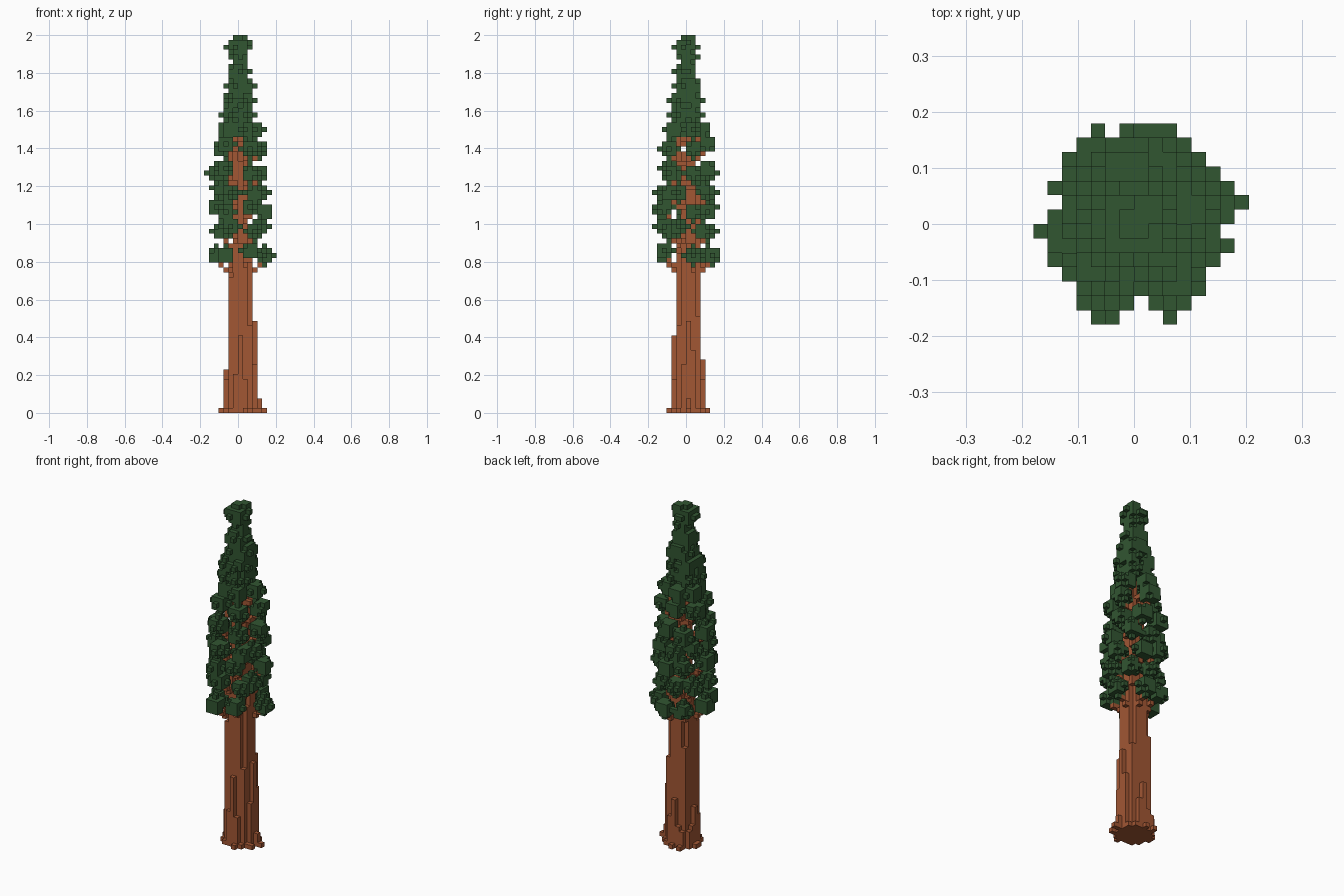
import bpy
import bmesh
import math
import random

random.seed(5)
CELL = 2 / 78          # the tree is 78 cubes tall
MIDDLE = -0.3          # crown centre, in cubes

if "Cube" in bpy.data.objects:
    bpy.data.objects.remove(bpy.data.objects["Cube"], do_unlink=True)


def material(name, color):
    mat = bpy.data.materials.new(name)
    mat.use_nodes = True
    mat.diffuse_color = color
    mat.node_tree.nodes["Principled BSDF"].inputs["Base Color"].default_value = color
    return mat


def build_cubes(name, cells, solid, mat, strips=False):
    """Skin a set of cubes, leaving out faces hidden by other cubes."""
    bm = bmesh.new()
    corners = {}

    def vert(p):
        key = tuple(p)
        if key not in corners:
            corners[key] = bm.verts.new([c * CELL for c in p])
        return corners[key]

    for cell in sorted(cells):
        for axis in range(3):
            u, v = (axis + 1) % 3, (axis + 2) % 3
            for side in (0, 1):
                near = list(cell)
                near[axis] += 2 * side - 1
                if tuple(near) in solid:
                    continue
                ring = []
                for a, b in ((0, 0), (1, 0), (1, 1), (0, 1)):
                    p = list(cell)
                    p[axis] += side
                    p[u] += a
                    p[v] += b
                    ring.append(vert(p))
                bm.faces.new(ring if side else ring[::-1])
    if strips:
        # join upright faces into long bark strips
        bm.normal_update()
        joints = [e for e in bm.edges if len(e.link_faces) == 2
                  and abs(e.verts[0].co.z - e.verts[1].co.z) < CELL / 2
                  and all(abs(f.normal.z) < 0.5 for f in e.link_faces)
                  and e.link_faces[0].normal.dot(e.link_faces[1].normal) > 0.9]
        bmesh.ops.dissolve_edges(bm, edges=joints, use_verts=False)
    mesh = bpy.data.meshes.new(name)
    bm.to_mesh(mesh)
    bm.free()
    mesh.materials.append(mat)
    obj = bpy.data.objects.new(name, mesh)
    bpy.context.collection.objects.link(obj)


def column_height(x, y):
    """Bark columns get shorter away from the core."""
    d = math.hypot(x, y)
    if d < 0.5:
        return 62
    if d < 1.5:
        return random.randint(46, 56)
    if d < 2.3:
        return random.randint(32, 42)
    if d < 2.9:
        return random.randint(18, 30)
    if d < 3.2:
        return random.randint(5, 9 if x == -3 else 16)
    if d < 3.7:
        return random.choice((0, 1, 1, 4))
    return 0


# Trunk with root stubs
wood = set()
for x in range(-4, 5):
    for y in range(-4, 5):
        wood.update((x, y, z) for z in range(column_height(x, y)))
wood.update((3, 0, z) for z in range(19))
wood.update((4, 0, z) for z in range(3))
wood.update({(5, 0, 0), (-4, 0, 0), (-4, 1, 0), (0, 4, 0), (1, -4, 0), (4, -2, 0), (-2, 4, 0)})

leaves = set()


def leaf_cluster(cx, cy, cz):
    """A knobbly ball of leaf cubes."""
    for x in range(-2, 3):
        for y in range(-2, 3):
            for z in range(-2, 3):
                d = x * x + y * y + z * z
                if d <= 2 or (d <= 4 and random.random() < 0.5):
                    leaves.add((cx + x, cy + y, cz + z))


def branch(cx, cy, cz):
    """A limb that runs outward, then turns up into its cluster."""
    for i in range(11):
        t = i / 10
        wood.add((round(cx * t), round(cy * t), cz - 3 + round(3 * t ** 4)))


# Leaf clusters in rings: height, ring radius, angles
EVEN = (15, 70, 120, 187, 240, 300)
ODD = (338, 42, 95, 150, 212, 250, 310)
FIVE = (20, 100, 160, 225, 305)
FOUR = (45, 135, 225, 315)
tiers = [(32, 5.2, EVEN), (37, 4.8, ODD), (41, 5.1, EVEN), (45, 4.6, ODD),
         (49, 4.6, EVEN), (54, 4.1, FIVE), (58, 3.0, FIVE),
         (61, 2.2, FOUR), (64, 1.9, FOUR), (67, 1.5, FOUR), (70, 1.1, FOUR),
         (75, 0.9, FOUR)]
for height, radius, angles in tiers:
    for angle in angles:
        a = math.radians(angle)
        cx = round(MIDDLE + radius * math.cos(a))
        cy = round(MIDDLE + radius * math.sin(a))
        cz = height + (random.choice((0, 0, 1)) if radius > 2.5 else 0)
        leaf_cluster(cx, cy, cz)
        if radius > 2.5:
            branch(cx, cy, cz)

# Core of the narrow crown tip
for height in (64, 67, 70, 73, 76):
    leaf_cluster(0, 0, height)
leaves = {cell for cell in leaves if cell[2] < 78} | {(0, 0, 77)}

wood -= leaves
solid = wood | leaves
build_cubes("trunk_and_branches", wood, solid,
            material("bark_brown", (0.36, 0.095, 0.034, 1)), strips=True)
build_cubes("foliage", leaves, solid,
            material("leaf_green", (0.031, 0.092, 0.031, 1)))
